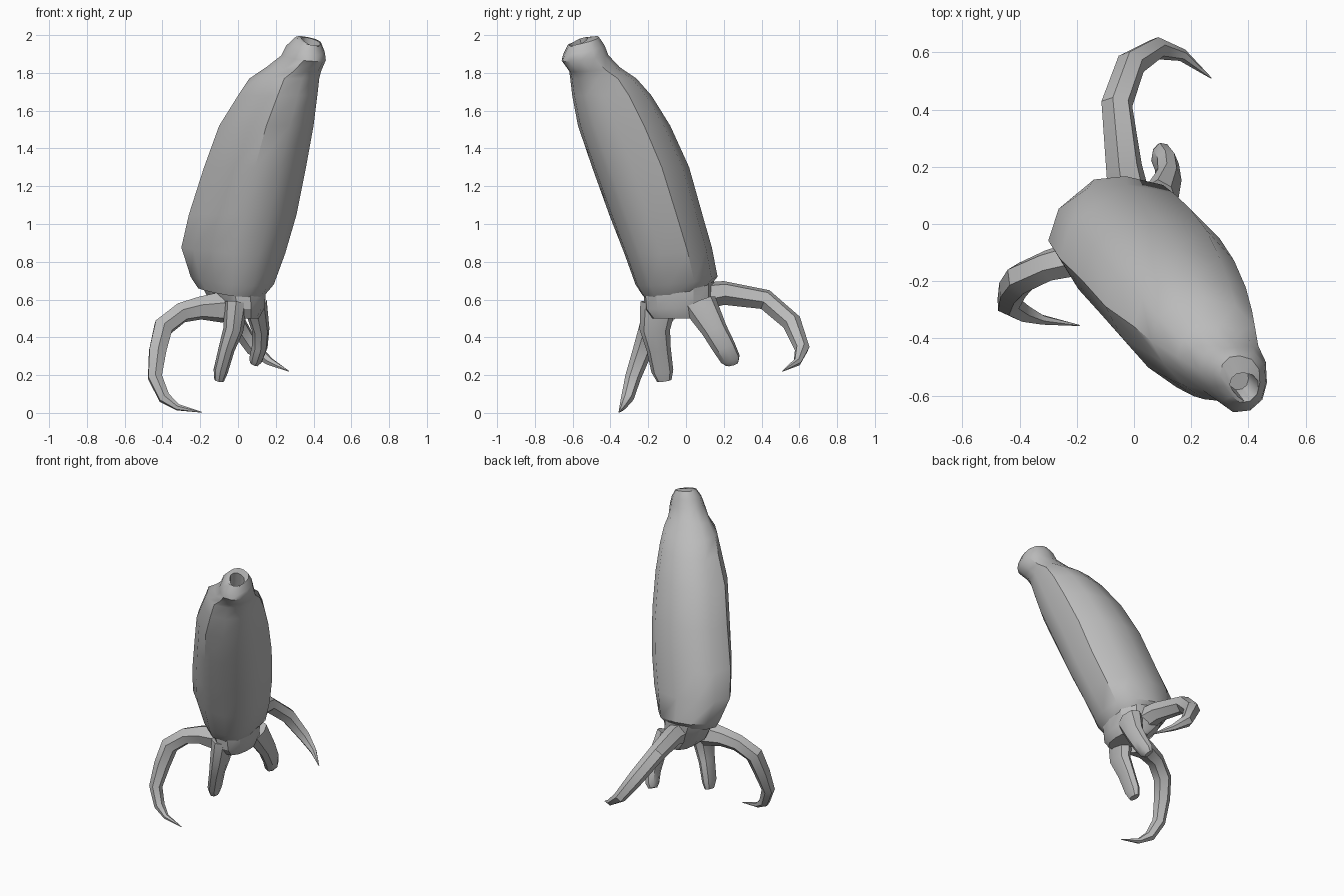
import bpy, bmesh, math
from mathutils import Vector

if "Cube" in bpy.data.objects:
    bpy.data.objects.remove(bpy.data.objects["Cube"])

# One plain grey for the whole creature
grey = bpy.data.materials.new("plain grey")
grey.use_nodes = True
colour = (0.5, 0.5, 0.5, 1)
grey.diffuse_color = colour
grey.node_tree.nodes["Principled BSDF"].inputs["Base Color"].default_value = colour


def loft(name, rings, angle):
    """Skin a list of equal point rings and cap both ends."""
    bm = bmesh.new()
    loops = [[bm.verts.new(point) for point in ring] for ring in rings]
    for lower, upper in zip(loops, loops[1:]):
        count = len(lower)
        for i in range(count):
            j = (i + 1) % count
            bm.faces.new((lower[i], lower[j], upper[j], upper[i]))
    bm.faces.new(loops[0][::-1])
    bm.faces.new(loops[-1])
    bmesh.ops.recalc_face_normals(bm, faces=bm.faces)
    mesh = bpy.data.meshes.new(name)
    bm.to_mesh(mesh)
    bm.free()
    mesh.materials.append(grey)
    part = bpy.data.objects.new(name, mesh)
    bpy.context.collection.objects.link(part)
    bpy.ops.object.select_all(action="DESELECT")
    part.select_set(True)
    bpy.context.view_layer.objects.active = part
    bpy.ops.object.shade_smooth_by_angle(angle=math.radians(angle))


def slice_ring(z, left, right, front, back, tilt, sides=12):
    """Leaning oval slice fitted between four limits; tilt lifts its back.

    One flank bulges and the opposite flank is flattened.
    """
    centre = Vector(((left + right) / 2, (front + back) / 2, z))
    across = Vector((0.8, 0.6, 0))
    ring = []
    for i in range(sides):
        turn = math.tau * i / sides
        x = (right - left) / 2 * math.cos(turn)
        y = (back - front) / 2 * math.sin(turn - 0.16)
        bulge = 0.07 * (right - left) * max(0, math.sin(2 * turn))
        ring.append(centre + Vector((x, y, tilt * (0.8 * y - 0.6 * x)))
                    + across * bulge)
    return ring


def tube(name, path, sides=6, widen=(1, 1, 1)):
    """Tapering limb along (x, y, z, radius) points."""
    points = [Vector(p[:3]) for p in path]
    rings = []
    side = None
    for i, point in enumerate(points):
        ahead = points[min(i + 1, len(points) - 1)]
        behind = points[max(i - 1, 0)]
        along = (ahead - behind).normalized()
        if side is None:
            side = along.orthogonal()
        # Carry the frame along the limb so that it does not twist
        side = (side - along * side.dot(along)).normalized()
        other = along.cross(side)
        ring = []
        for k in range(sides):
            turn = math.tau * k / sides
            offset = side * math.cos(turn) + other * math.sin(turn)
            scaled = Vector([o * w for o, w in zip(offset, widen)])
            ring.append(point + scaled * path[i][3])
        rings.append(ring)
    loft(name, rings, 35)


# Leaning body, narrowing into a neck and a tilted snout with an open mouth
body_slices = [
    (.64, -.21, .14, -.23, .12, .15),
    (.7, -.25, .19, -.27, .17, .12),
    (.86, -.3, .25, -.33, .14, .08),
    (1.05, -.26, .31, -.41, .09, 0),
    (1.3, -.18, .36, -.5, .02, 0),
    (1.52, -.1, .4, -.575, -.08, 0),
    (1.68, 0, .42, -.605, -.18, 0),
    (1.77, .06, .43, -.615, -.26, 0),
    (1.82, .15, .44, -.62, -.35, .1),
    (1.88, .23, .465, -.66, -.41, .15),
    (1.925, .255, .46, -.65, -.43, .25),
    (1.97, .3, .44, -.625, -.46, .3),
    (1.965, .335, .435, -.62, -.52, .45),
    (1.85, .31, .4, -.58, -.49, .3),
]
loft("body", [slice_ring(*row) for row in body_slices], 40)

# Webbed hub under the body that the limbs grow from
hub_slices = [
    (.5, -.06, .11, -.18, .12, 0),
    (.56, -.14, .14, -.22, .15, .06),
    (.68, -.2, .15, -.23, .15, .1),
]
loft("hub", [slice_ring(*row) for row in hub_slices], 30)

# Two long hooked limbs
tube("right_long_limb", [
    (-.08, -.1, .56, .085), (-.2, -.12, .555, .063),
    (-.3, -.145, .53, .056),
    (-.395, -.19, .455, .058), (-.425, -.23, .33, .052),
    (-.44, -.28, .19, .042), (-.39, -.31, .08, .034),
    (-.32, -.335, .03, .018), (-.19, -.355, .003, .002)])
tube("back_long_limb", [
    (-.01, .05, .61, .08), (-.035, .2, .635, .065),
    (-.06, .42, .6, .056), (-.01, .56, .48, .052),
    (.08, .615, .34, .04), (.17, .59, .27, .022),
    (.27, .51, .22, .002)])

# Two short blunt limbs, wider from front to back
flat = (.85, 1.3, 1)
tube("front_short_limb", [
    (-.01, -.145, .58, .075), (-.025, -.165, .44, .062),
    (-.06, -.145, .34, .05), (-.092, -.125, .22, .045),
    (-.1, -.115, .17, .03)], 8, flat)
tube("back_short_limb", [
    (.09, .07, .58, .075), (.12, .15, .44, .055),
    (.115, .2, .35, .05), (.095, .235, .285, .043),
    (.085, .245, .26, .028)], 8, flat)
